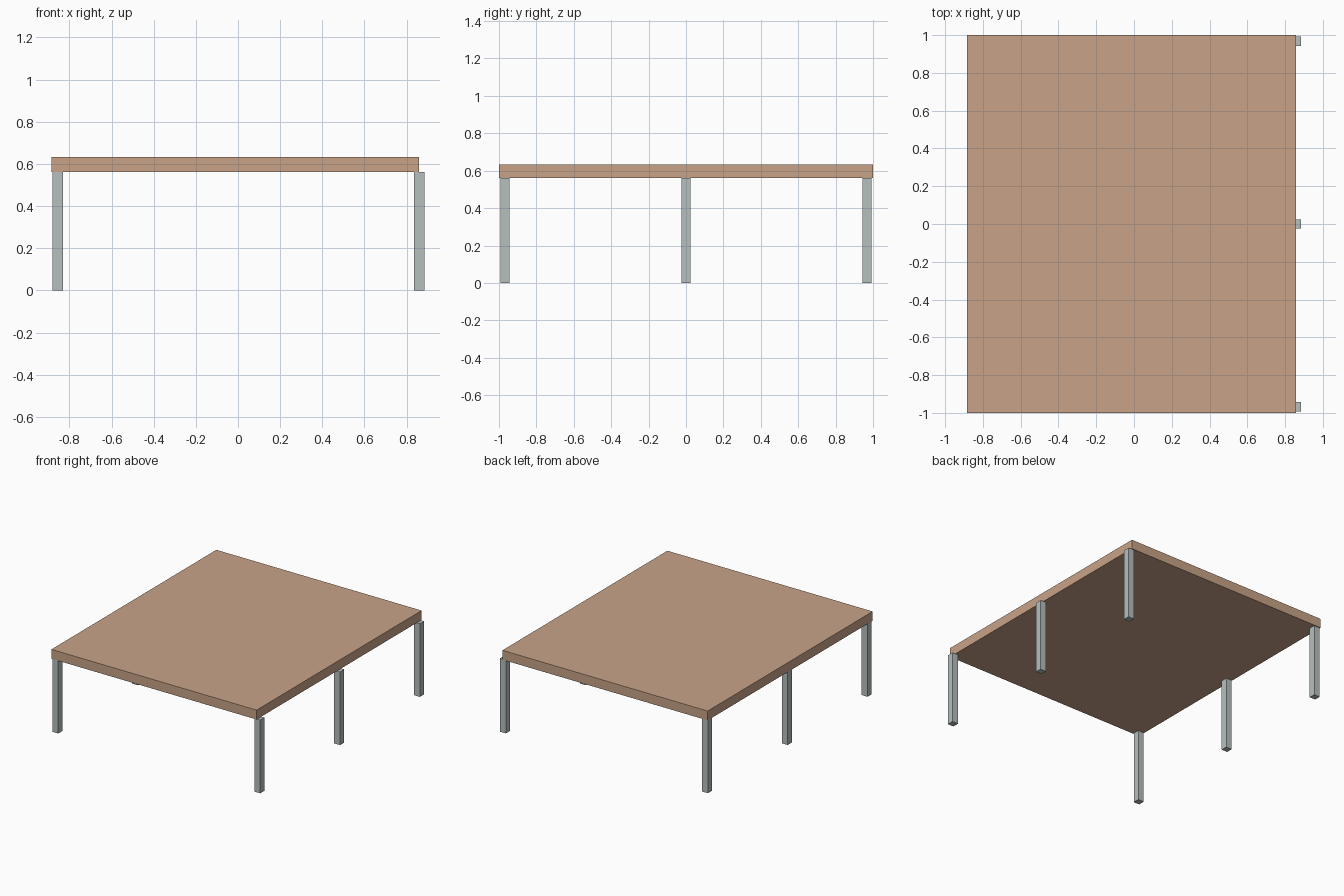
import bpy

if "Cube" in bpy.data.objects:
    bpy.data.objects.remove(bpy.data.objects["Cube"])


def material(name, rgb):
    mat = bpy.data.materials.new(name)
    mat.diffuse_color = (*rgb, 1.0)
    mat.use_nodes = True
    mat.node_tree.nodes["Principled BSDF"].inputs["Base Color"].default_value = mat.diffuse_color
    return mat


def box(name, lo, hi, mat):
    """Axis-aligned box between two corners."""
    bpy.ops.mesh.primitive_cube_add(size=1, location=[(a + b) / 2 for a, b in zip(lo, hi)])
    obj = bpy.context.object
    obj.name = name
    obj.scale = [b - a for a, b in zip(lo, hi)]
    bpy.ops.object.transform_apply(location=False, rotation=False, scale=True)
    obj.data.materials.append(mat)
    return obj


wood = material("light_brown_wood", (0.578, 0.366, 0.246))
metal = material("pale_grey_metal", (0.468, 0.521, 0.521))

LEG_H = 0.562
LEG_HALF = 0.025

# Table top slab, slightly short on the right so the legs there stick out
box("table_top", (-0.884, -1.0, LEG_H), (0.858, 1.0, 0.634), wood)

# Three square legs along each long side
for side, x in (("left", -0.856), ("right", 0.859)):
    for place, y in (("front", -0.968), ("middle", 0.0), ("back", 0.968)):
        box(f"{place}_{side}_leg",
            (x - LEG_HALF, y - LEG_HALF, 0.0),
            (x + LEG_HALF, y + LEG_HALF, LEG_H), metal)
